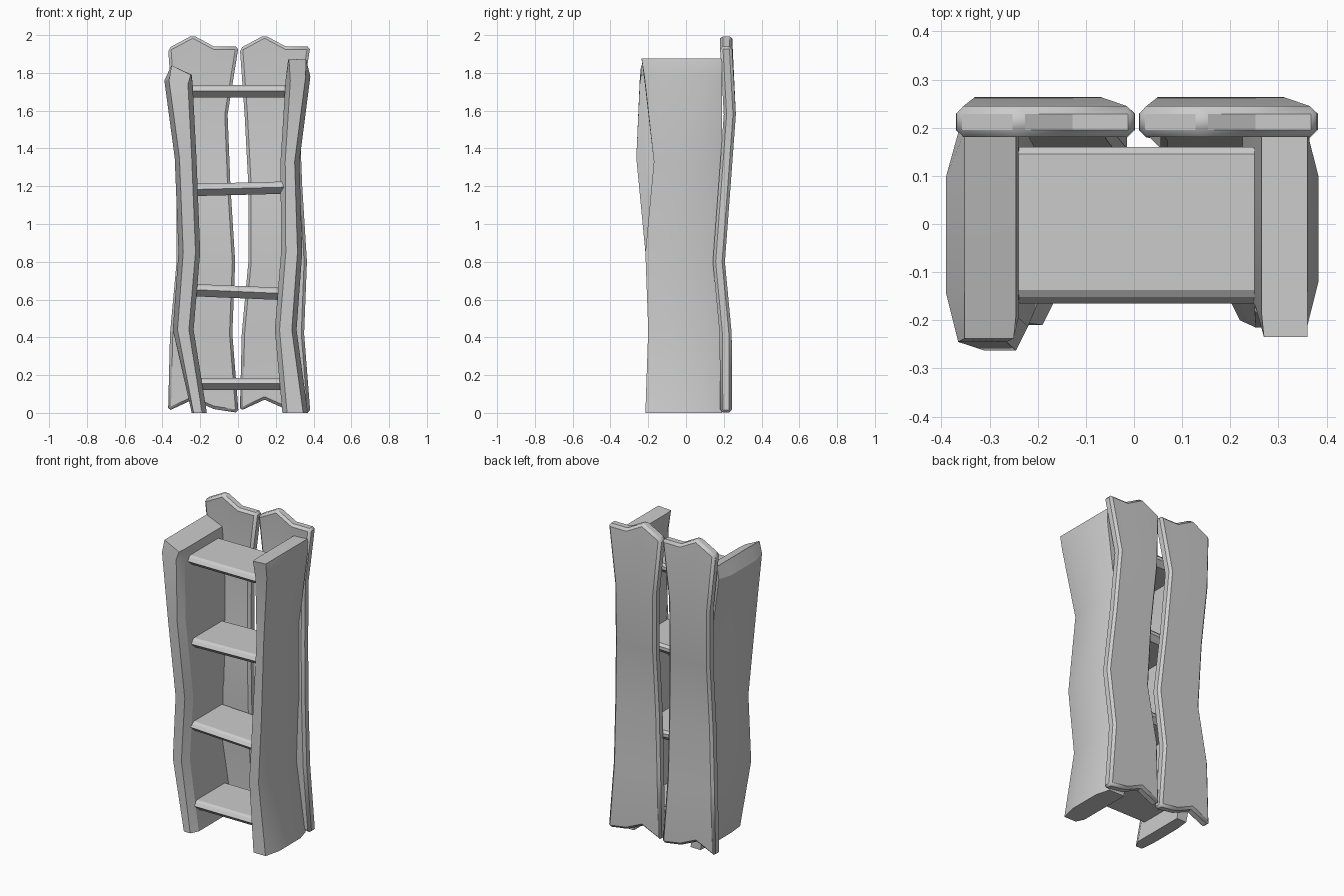
import bpy, bmesh

if "Cube" in bpy.data.objects:
    bpy.data.objects.remove(bpy.data.objects["Cube"])


def loft(name, rings, bevel=0.0):
    """Join equal rings of points; ends are closed by pairing point i with n-1-i."""
    bm = bmesh.new()
    vs = [[bm.verts.new(p) for p in r] for r in rings]
    n = len(vs[0])
    for a, b in zip(vs, vs[1:]):
        for i in range(n):
            j = (i + 1) % n
            bm.faces.new((a[i], a[j], b[j], b[i]))
    for r in (vs[0], vs[-1]):
        for i in range(n // 2 - 1):
            bm.faces.new((r[i], r[i + 1], r[n - 2 - i], r[n - 1 - i]))
    bmesh.ops.recalc_face_normals(bm, faces=bm.faces)
    me = bpy.data.meshes.new(name)
    bm.to_mesh(me)
    bm.free()
    ob = bpy.data.objects.new(name, me)
    bpy.context.collection.objects.link(ob)
    if bevel:
        m = ob.modifiers.new("worn_edges", 'BEVEL')
        m.width = bevel
        m.segments = 1
        m.limit_method = 'ANGLE'
        m.angle_limit = 0.9
    bpy.context.view_layer.objects.active = ob
    ob.select_set(True)
    bpy.ops.object.shade_smooth_by_angle(angle=0.35)
    ob.select_set(False)
    return ob


# Back planks: wavy boards with zigzag ends (z, left x, right x, front y)
PLANK = [(0.0, -.37, .003, .18), (.42, -.36, -.03, .178), (.8, -.325, -.015, .142),
         (1.2, -.325, -.04, .172), (1.58, -.345, -.055, .2), (1.93, -.37, .003, .18)]
COLS = (0, .35, .65, 1)
ENDS = {0: (.01, .07, .02, 0), len(PLANK) - 1: (0, .07, .01, .01)}


def plank(name, dx):
    rings = []
    for k, (z, x0, x1, y) in enumerate(PLANK):
        dz = ENDS.get(k, (0, 0, 0, 0))
        front = [(x0 + (x1 - x0) * c + dx, y, z + d) for c, d in zip(COLS, dz)]
        back = [(x, yy + .064, zz) for x, yy, zz in reversed(front)]
        rings.append(front + back)
    loft(name, rings, .015)


plank("back_plank_left", 0)
plank("back_plank_right", .38)


# Side boards: rows of (outer z, inner z, outer x, inner x, front y, edge inset)
def side_board(name, rows):
    rings = []
    for zo, zi, o, i, yf, ins in rows:
        s = 1 if o > i else -1
        fo, fi = o - s * ins, i + s * .025
        if ins == 0:
            fi = i + s * .005
        rings.append([(fo, yf, zo), (o, yf + .1, zo), (o, .1, zo), (fo, .19, zo),
                      (i, .19, zi), (i, .1, zi), (i, yf + .05, zi), (fi, yf, zi)])
    loft(name, rings)


side_board("side_board_left", [
    (0.0, 0.0, -.245, -.165, -.21, .01), (.44, .44, -.345, -.235, -.2, .025),
    (.85, .85, -.315, -.2, -.215, .025), (1.35, 1.35, -.335, -.22, -.263, .025),
    (1.76, 1.74, -.39, -.24, -.245, .025), (1.84, 1.79, -.352, -.245, -.238, 0)])
side_board("side_board_right", [
    (0.0, 0.0, .37, .235, -.215, .025), (.44, .44, .31, .195, -.2, .025),
    (.85, .85, .34, .228, -.215, .025), (1.33, 1.33, .325, .225, -.17, .025),
    (1.78, 1.76, .383, .252, -.22, .025), (1.875, 1.87, .36, .265, -.235, 0)])


# Shelves: chamfered slabs (left x, left top z, right x, right top z, lip height)
PROFILE = [(-.137, 0), (.145, 0), (.16, -.015), (.16, -.035),
           (.13, -.065), (-.125, -.065), (-.165, -.03), (-.152, -.01)]
SHELVES = [(-.195, .185, .23, .185), (-.225, .682, .22, .663),
           (-.225, 1.213, .245, 1.225), (-.25, 1.735, .262, 1.735)]
for k, (x0, z0, x1, z1) in enumerate(SHELVES):
    prof = PROFILE[7:] + PROFILE[:7]
    # rotate so paired points run front to back
    loft(f"shelf_{k + 1}", [[(x, y, z + d) for y, d in prof]
                            for x, z in ((x0, z0), (x1, z1))])
